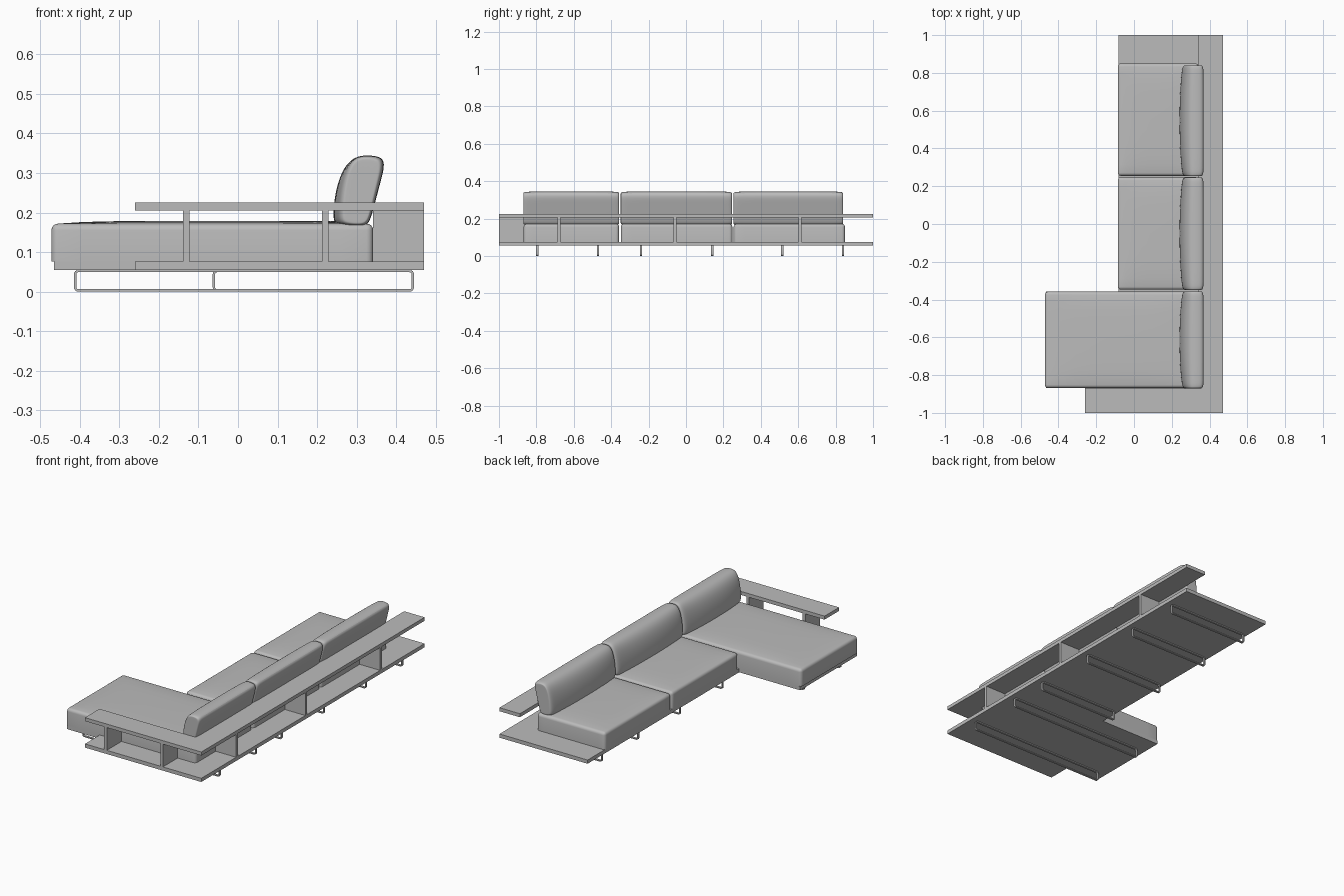
import bpy, bmesh, math

cube = bpy.data.objects.get("Cube")
if cube:
    bpy.data.objects.remove(cube, do_unlink=True)

# Single neutral colour
grey = bpy.data.materials.new("neutral_grey")
grey.use_nodes = True
grey.diffuse_color = (0.5, 0.5, 0.5, 1)
bsdf = next(n for n in grey.node_tree.nodes if n.type == 'BSDF_PRINCIPLED')
bsdf.inputs["Base Color"].default_value = (0.5, 0.5, 0.5, 1)
bsdf.inputs["Roughness"].default_value = 0.7


def finish(name, bm, smooth=None):
    bmesh.ops.recalc_face_normals(bm, faces=bm.faces[:])
    mesh = bpy.data.meshes.new(name)
    bm.to_mesh(mesh)
    bm.free()
    mesh.materials.append(grey)
    obj = bpy.data.objects.new(name, mesh)
    bpy.context.collection.objects.link(obj)
    if smooth:
        bpy.ops.object.select_all(action='DESELECT')
        obj.select_set(True)
        bpy.context.view_layer.objects.active = obj
        bpy.ops.object.shade_smooth_by_angle(angle=math.radians(smooth))
    return obj


def slab(name, outline, z0, z1):
    """Flat board: a plan outline extruded upwards."""
    bm = bmesh.new()
    face = bm.faces.new([bm.verts.new((x, y, z0)) for x, y in outline])
    up = bmesh.ops.extrude_face_region(bm, geom=[face])["geom"]
    bmesh.ops.translate(bm, vec=(0, 0, z1 - z0),
                        verts=[v for v in up if isinstance(v, bmesh.types.BMVert)])
    return finish(name, bm)


def box(name, x0, x1, y0, y1, z0, z1):
    return slab(name, [(x0, y0), (x1, y0), (x1, y1), (x0, y1)], z0, z1)


def seat(name, x0, x1, y0, y1, z0=0.076, z1=0.172, crown=0.007, n=10):
    """Seat cushion: gridded box with a crowned top and rounded edges."""
    bm = bmesh.new()
    bmesh.ops.create_cube(bm, size=2)
    flat = [e for e in bm.edges if abs(e.verts[0].co.z - e.verts[1].co.z) < 0.1]
    bmesh.ops.subdivide_edges(bm, edges=flat, cuts=n - 1, use_grid_fill=True)
    sharp = [e for e in bm.edges if e.calc_face_angle(0) > 1
             and max(v.co.z for v in e.verts) > 0]
    for v in bm.verts:
        u, w, top = v.co.x, v.co.y, v.co.z > 0
        v.co.x = (x0 + x1) / 2 + u * (x1 - x0) / 2
        v.co.y = (y0 + y1) / 2 + w * (y1 - y0) / 2
        v.co.z = z1 + crown * (1 - u ** 4) * (1 - w ** 4) if top else z0
    bmesh.ops.bevel(bm, geom=sharp, offset=0.017, segments=4, profile=0.5,
                    affect='EDGES', clamp_overlap=True)
    return finish(name, bm, 40)


# Side profile (x, z) of the leaning back cushion
PROFILE = [(0.239, 0.178), (0.240, 0.215), (0.246, 0.255), (0.257, 0.292),
           (0.272, 0.320), (0.292, 0.338), (0.315, 0.345), (0.345, 0.344),
           (0.366, 0.338), (0.371, 0.318), (0.361, 0.280), (0.348, 0.230),
           (0.336, 0.185), (0.326, 0.166), (0.300, 0.164), (0.250, 0.167)]


def back_cushion(name, y0, y1):
    """Profile lofted along y, fuller in the middle and drawn in at the ends."""
    bm = bmesh.new()
    cx, cz, half = 0.305, 0.254, (y1 - y0) / 2
    rings = []
    # (distance from the end, shrink towards the centre)
    ends = [(0.0, 0.74), (0.0, 0.83), (0.004, 0.91), (0.014, 0.965), (0.032, 0.99), (0.09, 1.0)]
    stations = [(-half + d, s) for d, s in ends] + [(-half * 0.3, 1), (half * 0.3, 1)]
    stations += [(half - d, s) for d, s in reversed(ends)]
    for t, s in stations:
        ring = []
        for x, z in PROFILE:
            front = max(0, (cx - x) / 0.066)
            flat = 0.016 * (t / half) ** 2 * front      # front face flattens outwards
            sz = 1 - (1 - s) * 0.5                      # long axis shrinks less
            ring.append(bm.verts.new((cx + (x - cx) * s + flat,
                                      (y0 + y1) / 2 + t, cz + (z - cz) * sz)))
        rings.append(ring)
    k = len(PROFILE)
    for a, b in zip(rings, rings[1:]):
        for i in range(k):
            bm.faces.new((a[i], a[(i + 1) % k], b[(i + 1) % k], b[i]))
    bm.faces.new(rings[0])
    bm.faces.new(rings[-1])
    obj = finish(name, bm, 60)
    obj.modifiers.new("soften", 'SUBSURF').levels = 2
    obj.modifiers["soften"].render_levels = 2
    return obj


def rounded_rect(x0, x1, z0, z1, r, seg=4):
    pts = []
    for cx, cz, start in ((x1 - r, z1 - r, 0), (x0 + r, z1 - r, 90),
                          (x0 + r, z0 + r, 180), (x1 - r, z0 + r, 270)):
        for i in range(seg + 1):
            a = math.radians(start + 90 * i / seg)
            pts.append((cx + r * math.cos(a), cz + r * math.sin(a)))
    return pts


def sled_leg(name, x0, x1, y, width=0.012, bar=0.006, height=0.055):
    """Closed rounded frame of flat bar under the platform."""
    bm = bmesh.new()
    outer = rounded_rect(x0, x1, 0, height, 0.011)
    inner = rounded_rect(x0 + bar, x1 - bar, bar, height - bar, 0.005)
    loops = [[bm.verts.new((x, y + s * width / 2, z)) for x, z in pts]
             for pts, s in ((outer, -1), (outer, 1), (inner, 1), (inner, -1))]
    k = len(outer)
    for j in range(4):
        a, b = loops[j], loops[(j + 1) % 4]
        for i in range(k):
            bm.faces.new((a[i], a[(i + 1) % k], b[(i + 1) % k], b[i]))
    return finish(name, bm, 40)


# Platform with the chaise extension
slab("platform", [(-0.26, -1), (0.47, -1), (0.47, 1), (-0.083, 1), (-0.083, -0.358),
                  (-0.465, -0.358), (-0.465, -0.868), (-0.26, -0.868)], 0.055, 0.076)

# L-shaped shelf running along the back and the arm
slab("upper_shelf", [(-0.26, -1), (0.47, -1), (0.47, 1), (0.342, 1),
                     (0.342, -0.87), (-0.26, -0.87)], 0.205, 0.225)

# Upright dividers between platform and shelf
for i, y in enumerate((-0.68, -0.06, 0.61)):
    box(f"back_divider_{i + 1}", 0.342, 0.47, y - 0.008, y + 0.008, 0.076, 0.205)
for i, x in enumerate((-0.131, 0.221)):
    box(f"arm_divider_{i + 1}", x - 0.008, x + 0.008, -1, -0.87, 0.076, 0.205)

# Seat cushions
seat("chaise_seat", -0.472, 0.342, -0.868, -0.358)
seat("middle_seat", -0.086, 0.342, -0.348, 0.248)
seat("end_seat", -0.086, 0.342, 0.255, 0.85)

# Back cushions
for name, y0, y1 in (("chaise", -0.87, -0.357), ("middle", -0.349, 0.246), ("end", 0.254, 0.84)):
    back_cushion(f"{name}_back_cushion", y0, y1)

# Sled legs: long under the chaise, short under the rest
for i, y in enumerate((-0.795, -0.47, -0.24, 0.14, 0.515, 0.84)):
    sled_leg(f"sled_leg_{i + 1}", -0.415 if i < 2 else -0.064, 0.445, y)
